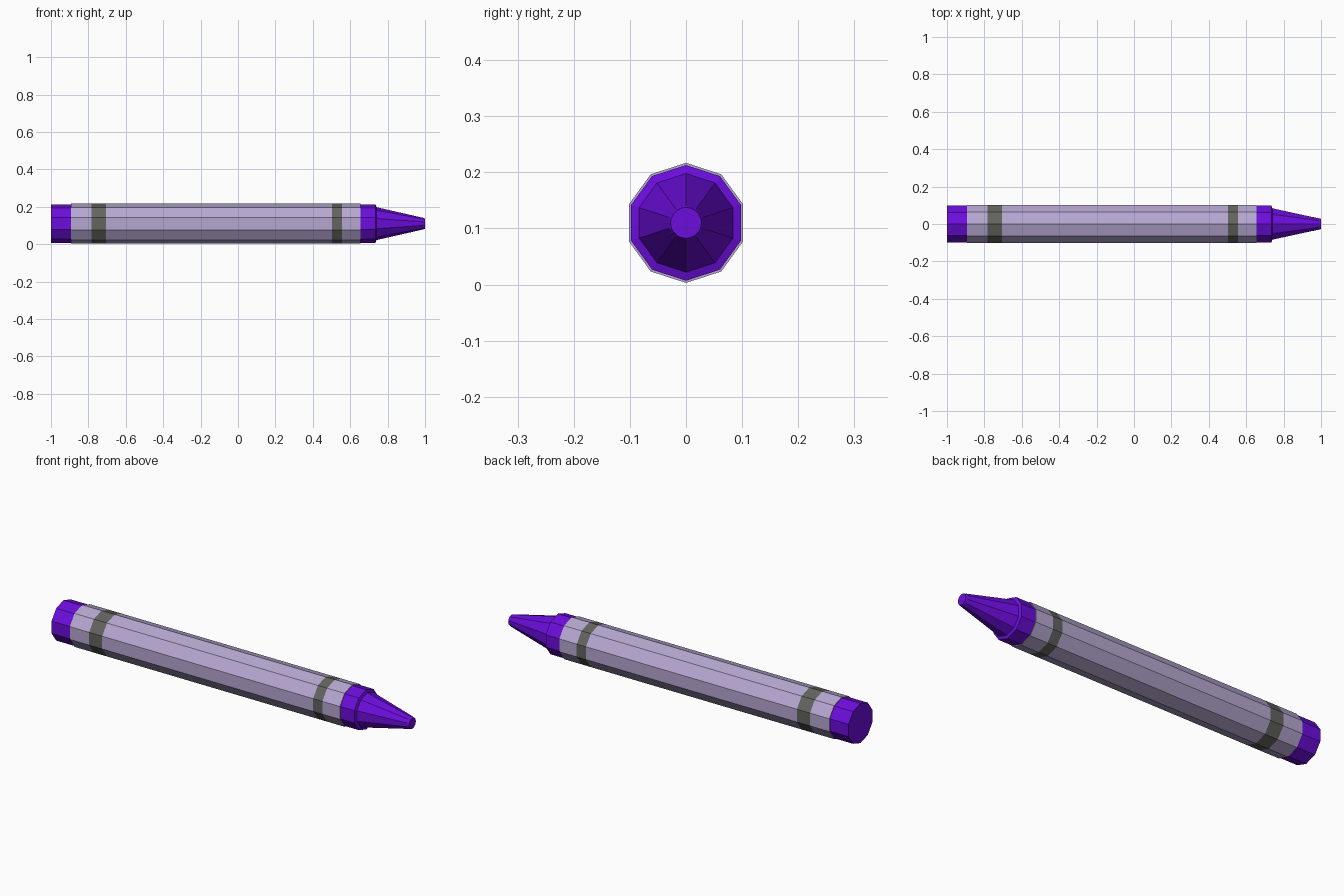
import bpy, bmesh, math

if "Cube" in bpy.data.objects:
    bpy.data.objects.remove(bpy.data.objects["Cube"])

CENTRE_Z = 0.11
SIDES = 10


def material(name, rgb):
    m = bpy.data.materials.new(name)
    m.diffuse_color = (*rgb, 1.0)
    m.use_nodes = True
    m.node_tree.nodes["Principled BSDF"].inputs["Base Color"].default_value = m.diffuse_color
    return m


wax = material("violet_wax", (0.150, 0.004, 0.720))
paper = material("lilac_paper", (0.470, 0.390, 0.640))
band = material("dark_band", (0.125, 0.125, 0.115))


def lathe(name, profile, mats, sides=SIDES, caps=False, closed=False):
    """Spin (x, radius, material index) points round the long axis, one corner on top."""
    bm = bmesh.new()
    rings = []
    for x, r, _ in profile:
        angles = [math.pi / 2 + math.tau * i / sides for i in range(sides)]
        rings.append([bm.verts.new((x, r * math.cos(a), CENTRE_Z + r * math.sin(a)))
                      for a in angles])
    n = len(rings)
    for k in range(n if closed else n - 1):
        lo, hi = rings[k], rings[(k + 1) % n]
        for i in range(sides):
            j = (i + 1) % sides
            bm.faces.new((lo[i], lo[j], hi[j], hi[i])).material_index = profile[k][2]
    if caps:
        bm.faces.new(rings[0])
        bm.faces.new(rings[-1])
    bmesh.ops.recalc_face_normals(bm, faces=bm.faces)
    mesh = bpy.data.meshes.new(name)
    bm.to_mesh(mesh)
    bm.free()
    for m in mats:
        mesh.materials.append(m)
    ob = bpy.data.objects.new(name, mesh)
    bpy.context.collection.objects.link(ob)
    return ob


# Wax stick with stepped shoulder and faceted taper
lathe("wax_stick", [(-1.0, 0.103, 0), (0.735, 0.103, 0), (0.74, 0.088, 0),
                    (0.99, 0.031, 0), (0.998, 0.026, 0)], [wax], caps=True)

# Rounder blunt point over the end of the taper
lathe("blunt_tip", [(0.95, 0.0385, 0), (0.99, 0.030, 0), (1.0, 0.0275, 0)],
      [wax], sides=20, caps=True)

# Paper sleeve with two printed bands; last two points close the inside
R, INNER = 0.107, 0.1025
lathe("paper_wrapper", [(-0.893, R, 0), (-0.782, R, 1), (-0.707, R, 0),
                        (0.502, R, 1), (0.555, R, 0), (0.655, R, 0),
                        (0.655, INNER, 0), (-0.893, INNER, 0)],
      [paper, band], closed=True)
